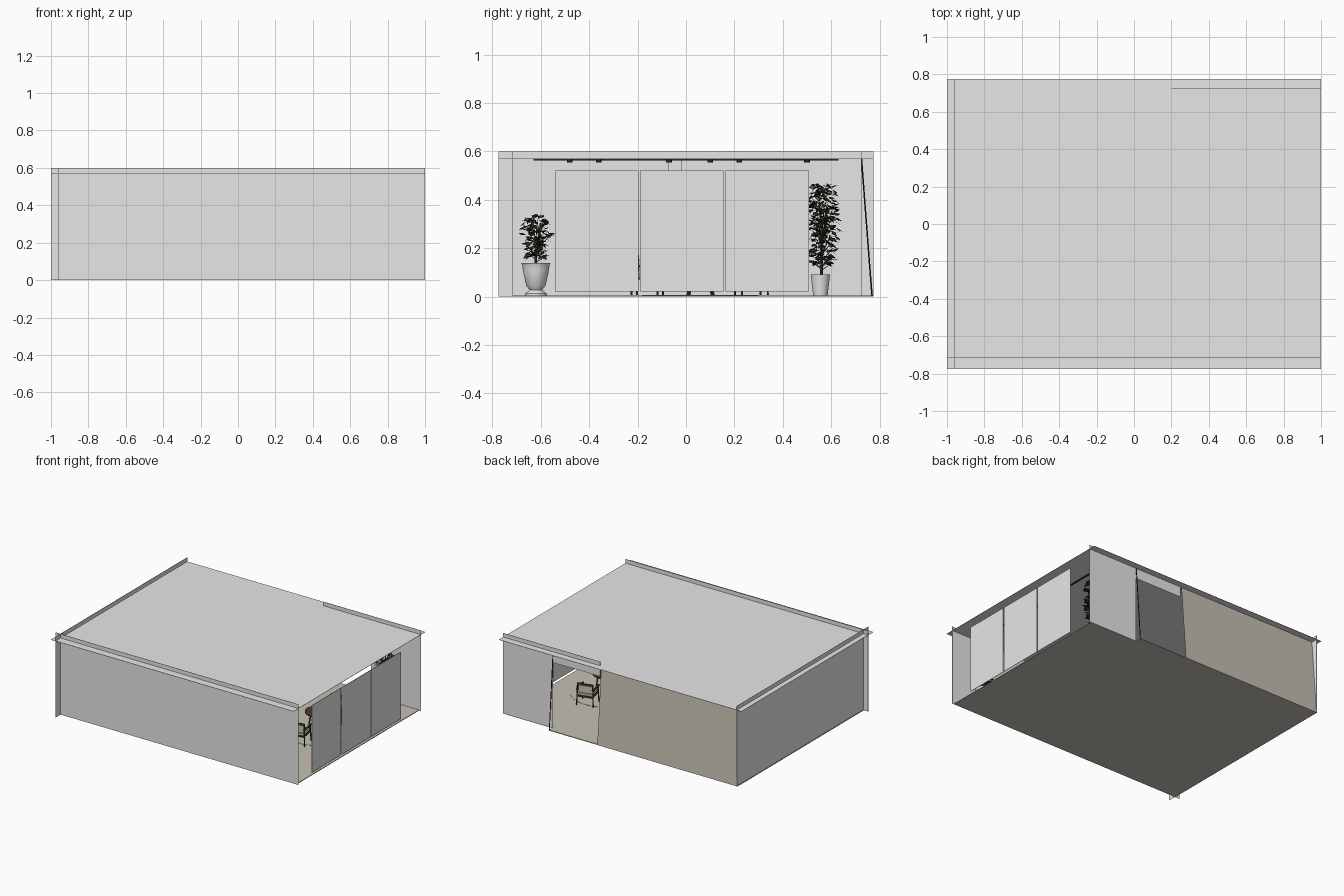
import bpy, bmesh, math, random
from mathutils import Vector, Matrix

random.seed(4)
if "Cube" in bpy.data.objects:
    bpy.data.objects.remove(bpy.data.objects["Cube"], do_unlink=True)


def material(name, r, g, b):
    m = bpy.data.materials.new(name)
    m.use_nodes = True
    m.diffuse_color = (r, g, b, 1)
    m.node_tree.nodes["Principled BSDF"].inputs["Base Color"].default_value = (r, g, b, 1)
    return m


white = material("plain white", 0.8, 0.8, 0.8)
taupe = material("warm taupe", 0.56, 0.53, 0.46)
green = material("dark leaf green", 0.02, 0.025, 0.012)
black = material("black metal", 0.02, 0.02, 0.02)
wood = material("dark wood", 0.06, 0.045, 0.035)


def finish(name, bm, mat, smooth=False):
    me = bpy.data.meshes.new(name)
    bm.to_mesh(me)
    bm.free()
    me.materials.append(mat)
    ob = bpy.data.objects.new(name, me)
    bpy.context.collection.objects.link(ob)
    if smooth:
        bpy.ops.object.select_all(action='DESELECT')
        ob.select_set(True)
        bpy.context.view_layer.objects.active = ob
        bpy.ops.object.shade_smooth_by_angle()
    return ob


def add_box(bm, x, y, z):
    """Box between the given (low, high) ranges."""
    lo, hi = zip(x, y, z)
    mid = [(a + b) / 2 for a, b in zip(lo, hi)]
    size = [b - a for a, b in zip(lo, hi)]
    bmesh.ops.create_cube(bm, size=1, matrix=Matrix.Translation(mid) @ Matrix.Diagonal((*size, 1)))


def box(name, mat, *ranges):
    bm = bmesh.new()
    add_box(bm, *ranges)
    return finish(name, bm, mat)


def add_rod(bm, a, b, r1, r2, sides=8):
    a, b = Vector(a), Vector(b)
    d = b - a
    rot = d.to_track_quat('Z', 'Y').to_matrix().to_4x4()
    bmesh.ops.create_cone(bm, cap_ends=True, segments=sides, radius1=r1, radius2=r2,
                          depth=d.length, matrix=Matrix.Translation((a + b) / 2) @ rot)


def lathe(name, mat, x, y, profile, sides=32):
    bm = bmesh.new()
    vs = [bm.verts.new((x + r, y, z)) for r, z in profile]
    es = [bm.edges.new(p) for p in zip(vs, vs[1:])]
    bmesh.ops.spin(bm, geom=vs + es, cent=(x, y, 0), axis=(0, 0, 1), angle=math.tau, steps=sides)
    bmesh.ops.remove_doubles(bm, verts=bm.verts, dist=0.0001)
    bmesh.ops.recalc_face_normals(bm, faces=bm.faces)
    return finish(name, bm, mat, True)


# Shell: thin sheets that cross one another at the corners
T = 0.002
DEPTH = 0.775
BACK = 0.725
box("ceiling", white, (-1, 1), (-DEPTH, DEPTH), (0.568, 0.57))
box("front_wall", white, (-1, 1), (-0.717, -0.715), (0, 0.6))
box("left_end_wall", white, (-0.962, -0.96), (-DEPTH, DEPTH), (0, 0.6))
box("back_wall", white, (0.59, 1), (BACK - T, BACK), (0, 0.6))
box("back_wall_lintel", white, (0.2, 0.59), (BACK - T, BACK), (0.49, 0.6))
box("floor", taupe, (-0.965, 0.59), (-0.715, 0.77), (0, 0.005))
box("floor_corner", taupe, (0.59, 0.985), (-0.715, BACK), (0, 0.005))

# Leaning back wall
leaning = box("leaning_back_wall", taupe, (-0.96, 0.19), (BACK - T, BACK), (0, 0.568))
for v in leaning.data.vertices:
    if v.co.z < 0.1:
        v.co.y += 0.047
bm = bmesh.new()
add_rod(bm, (0.588, 0.768, 0.003), (0.588, BACK, 0.568), 0.003, 0.003)
finish("doorway_edge", bm, black)

# Three sliding panels on the open end
start, width = -0.545, 0.352
for i in range(3):
    y = start + i * width
    box(f"sliding_panel_{i + 1}", white, (0.983, 0.987), (y + 0.004, y + width - 0.004), (0.022, 0.52))

# Ceiling track with spotlights, and a hanging box
box("light_track", black, (0.78, 0.79), (-0.63, 0.63), (0.562, 0.568))
bm = bmesh.new()
for y in (-0.48, -0.36, -0.07, 0.1, 0.22, 0.5):
    add_rod(bm, (0.785, y, 0.568), (0.785, y, 0.553), 0.012, 0.012, 12)
finish("spotlights", bm, black, True)
box("ceiling_fixture", white, (0.59, 0.645), (-0.073, -0.018), (0.5, 0.568))

# Round rug and table
CX, CY = 0.62, 0.06
lathe("rug", taupe, CX, CY, [(0, 0.005), (0.24, 0.005), (0.24, 0.007), (0, 0.007)], 48)
lathe("table_top", wood, CX, CY, [(0, 0.144), (0.09, 0.144), (0.092, 0.152), (0, 0.152)])
bm = bmesh.new()
for k in range(4):
    c, s = math.cos(k * math.pi / 2 + 0.7), math.sin(k * math.pi / 2 + 0.7)
    add_rod(bm, (CX + 0.07 * c, CY + 0.07 * s, 0.006), (CX + 0.05 * c, CY + 0.05 * s, 0.145), 0.004, 0.006)
finish("table_legs", bm, wood)


# Armchairs facing the table
def chair(name, y, turn):
    frame, cushion = bmesh.new(), bmesh.new()
    for sx in (-1, 1):
        add_rod(frame, (sx * 0.06, 0.055, 0.006), (sx * 0.055, 0.05, 0.17), 0.004, 0.005)
        add_rod(frame, (sx * 0.06, -0.055, 0.006), (sx * 0.055, -0.05, 0.125), 0.004, 0.005)
        add_box(frame, sorted((sx * 0.05, sx * 0.064)), (-0.06, 0.055), (0.122, 0.13))
    add_box(frame, (-0.056, 0.056), (-0.055, 0.055), (0.07, 0.08))
    add_box(frame, (-0.056, 0.056), (0.046, 0.054), (0.155, 0.172))
    add_box(cushion, (-0.05, 0.05), (-0.052, 0.045), (0.08, 0.095))
    add_box(cushion, (-0.05, 0.05), (0.036, 0.047), (0.1, 0.155))
    place = Matrix.Translation((CX, y, 0)) @ Matrix.Rotation(turn, 4, 'Z')
    for bm in (frame, cushion):
        bm.transform(place)
    finish(name + "_frame", frame, wood)
    finish(name + "_cushions", cushion, taupe)


chair("back_chair", CY + 0.21, 0.25)
chair("front_chair", CY - 0.22, math.pi + 0.2)


# Potted plants: trunk, branches and loose folded leaves
def plant(name, x, y, base, low, high, spread, count):
    bm = bmesh.new()
    add_rod(bm, (x, y, base), (x, y, (low + high) / 2), 0.006, 0.003)
    leaves = bmesh.new()
    for i in range(count):
        t = random.random()
        a = random.uniform(0, math.tau)
        r = spread * math.sqrt(random.random()) * (0.45 + 0.55 * math.sin(math.pi * (0.1 + 0.8 * t)))
        tip = Vector((x + r * math.cos(a), y + r * math.sin(a), low + t * (high - low)))
        if i % 12 == 0:
            add_rod(bm, (x, y, base + 0.7 * (tip.z - base) * 0.8), tip, 0.002, 0.001, 5)
        out = Vector((math.cos(a), math.sin(a), random.uniform(-1, 0.6))).normalized()
        side = out.cross(Vector((0, 0, 1))).normalized() * 0.009
        side.z += random.uniform(-0.006, 0.006)
        size = random.uniform(0.025, 0.04)
        pts = [tip - out * size / 2, tip + side, tip + out * size / 2, tip - side]
        leaves.faces.new([leaves.verts.new(p) for p in pts])
    finish(name + "_stems", bm, wood)
    finish(name + "_leaves", leaves, green)


lathe("footed_pot", white, 0.8, -0.62,
      [(0, 0.005), (0.045, 0.005), (0.045, 0.012), (0.026, 0.027), (0.04, 0.045),
       (0.054, 0.11), (0.056, 0.13), (0.06, 0.138), (0.052, 0.138), (0.048, 0.12), (0, 0.12)])
plant("short_plant", 0.8, -0.62, 0.12, 0.16, 0.335, 0.068, 170)

lathe("tall_pot", white, 0.82, 0.555,
      [(0, 0.005), (0.03, 0.005), (0.04, 0.092), (0.035, 0.092), (0.034, 0.08), (0, 0.08)])
plant("tall_plant", 0.82, 0.56, 0.08, 0.13, 0.46, 0.078, 380)
